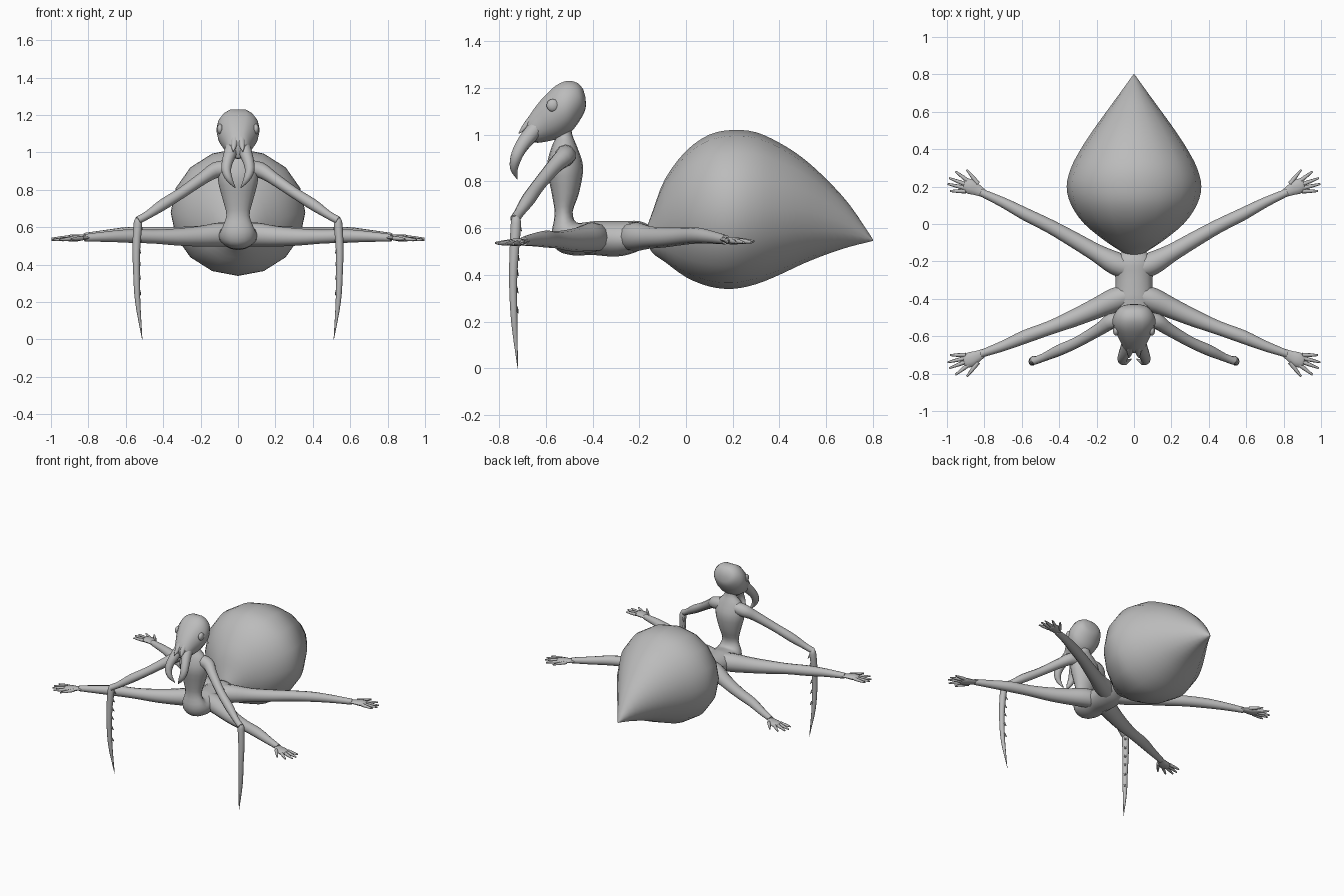
import bpy, bmesh, math
from mathutils import Vector

cube = bpy.data.objects.get("Cube")
if cube:
    bpy.data.objects.remove(cube)

grey = bpy.data.materials.new("plain grey")
grey.use_nodes = True
grey.diffuse_color = (0.5, 0.5, 0.5, 1)
bsdf = grey.node_tree.nodes["Principled BSDF"]
bsdf.inputs["Base Color"].default_value = (0.5, 0.5, 0.5, 1)
bsdf.inputs["Roughness"].default_value = 0.6


def smooth_rows(rows, steps):
    """Resample rows of numbers along a Catmull-Rom spline."""
    rows = [Vector(r) for r in rows]
    out = []
    for i in range(len(rows) - 1):
        b, c = rows[i], rows[i + 1]
        a = rows[i - 1] if i else b * 2 - c
        d = rows[i + 2] if i + 2 < len(rows) else c * 2 - b
        for k in range(steps):
            t = k / steps
            out.append((b * 2 + (c - a) * t + (a * 2 - b * 5 + c * 4 - d) * t * t
                        + (b * 3 - a - c * 3 + d) * t ** 3) / 2)
    return out + [rows[-1]]


def skin(bm, rings):
    """Join rings of points into a closed tube."""
    loops = [[bm.verts.new(p) for p in ring] for ring in rings]
    n = len(loops[0])
    for a, b in zip(loops, loops[1:]):
        for i in range(n):
            bm.faces.new((a[i], a[(i + 1) % n], b[(i + 1) % n], b[i]))
    bm.faces.new(loops[0][::-1])
    bm.faces.new(loops[-1])


def body(bm, rows, sides=16, steps=3, dent=0.0):
    """Loft ellipses given as (y, z) of one edge, (y, z) of the other, half width."""
    rings = []
    for ya, za, yb, zb, w in smooth_rows(rows, steps):
        a, b = Vector((0, ya, za)), Vector((0, yb, zb))
        mid, half, ring = (a + b) / 2, (a - b) / 2, []
        for i in range(sides):
            t = math.tau * i / sides
            p = mid + half * math.cos(t) + Vector((max(w, 0.002) * math.sin(t), 0, 0))
            if i == 0:
                p -= half * dent
            ring.append(p)
        rings.append(ring)
    skin(bm, rings)


def tube(bm, rows, sides=10, steps=3, flat=1.0):
    """Sweep a circle along (x, y, z, radius); flat squashes it vertically."""
    pts = smooth_rows(rows, steps)
    pos = [Vector(p[:3]) for p in pts]
    rings = []
    for i, p in enumerate(pos):
        tan = (pos[min(i + 1, len(pos) - 1)] - pos[max(i - 1, 0)]).normalized()
        ref = Vector((0, 1, 0)) if abs(tan.z) > 0.85 else Vector((0, 0, 1))
        if rows[0][2] - rows[-1][2] > 0.15:
            ref = Vector((0, 1, 0))
        u = tan.cross(ref).normalized()
        v = u.cross(tan)
        r = max(pts[i][3], 0.001)
        rings.append([p + u * r * math.cos(math.tau * k / sides)
                      + v * r * flat * math.sin(math.tau * k / sides)
                      for k in range(sides)])
    skin(bm, rings)


def finish(name, bm, mirror=True):
    bmesh.ops.recalc_face_normals(bm, faces=bm.faces)
    mesh = bpy.data.meshes.new(name)
    bm.to_mesh(mesh)
    bm.free()
    obj = bpy.data.objects.new(name, mesh)
    bpy.context.collection.objects.link(obj)
    mesh.materials.append(grey)
    if mirror:
        obj.modifiers.new("Mirror", "MIRROR").use_mirror_merge = False
    bpy.ops.object.select_all(action="DESELECT")
    obj.select_set(True)
    bpy.context.view_layer.objects.active = obj
    bpy.ops.object.shade_smooth_by_angle(angle=math.radians(50))
    return obj


# Teardrop abdomen
bm = bmesh.new()
body(bm, [(-.165, .61, -.165, .53, .04), (-.14, .68, -.14, .49, .08),
          (-.09, .81, -.09, .455, .155), (0, .93, 0, .39, .265),
          (.1, 1.0, .1, .35, .335), (.2, 1.02, .2, .34, .36),
          (.3, 1.01, .3, .36, .337), (.4, .965, .4, .4, .285),
          (.5, .9, .5, .447, .22), (.6, .81, .6, .487, .148),
          (.7, .7, .7, .52, .075), (.8, .552, .8, .545, .003)])
finish("abdomen", bm, False)

# Neck, chest, waist and pelvis in one bent loft
bm = bmesh.new()
body(bm, [(-.56, 1.04, -.49, 1.05, .04), (-.557, .99, -.487, 1.0, .043),
          (-.578, .94, -.465, .945, .09), (-.595, .86, -.44, .86, .108),
          (-.575, .75, -.458, .75, .082), (-.562, .66, -.485, .67, .062),
          (-.575, .57, -.47, .625, .085), (-.55, .505, -.43, .625, .1),
          (-.48, .483, -.39, .63, .105), (-.4, .485, -.34, .63, .1),
          (-.3, .478, -.27, .63, .1), (-.22, .495, -.2, .63, .11),
          (-.16, .53, -.15, .61, .07), (-.1, .55, -.1, .6, .04)])
finish("torso", bm, False)

# Head
bm = bmesh.new()
body(bm, [(-.44, 1.195, -.43, 1.16, .025), (-.465, 1.225, -.43, 1.11, .075),
          (-.51, 1.237, -.455, 1.06, .105), (-.56, 1.217, -.49, 1.015, .116),
          (-.61, 1.17, -.54, .985, .1), (-.65, 1.12, -.59, .972, .077),
          (-.68, 1.07, -.635, .965, .06), (-.69, 1.03, -.662, .97, .045)], dent=.08)
finish("head", bm, False)

# Eyes
bm = bmesh.new()
bmesh.ops.create_uvsphere(bm, u_segments=16, v_segments=10, radius=.027)
bmesh.ops.scale(bm, vec=(.6, 1, 1), verts=bm.verts)
bmesh.ops.translate(bm, vec=(.096, -.57, 1.125), verts=bm.verts)
finish("eyes", bm)

# Curved mandibles and the small spikes between them
bm = bmesh.new()
tube(bm, [(.03, -.63, 1.04, .035), (.042, -.67, .995, .034), (.058, -.707, .945, .029),
          (.062, -.728, .9, .025), (.045, -.736, .855, .017), (.014, -.722, .81, .002)])
finish("mandibles", bm)
bm = bmesh.new()
tube(bm, [(.018, -.65, 1.07, .024), (.022, -.685, 1.035, .016), (.026, -.716, 1.005, .002)])
finish("mouth_spikes", bm)

# Arms
bm = bmesh.new()
tube(bm, [(.05, -.515, .915, .045), (.12, -.52, .905, .043), (.18, -.56, .868, .034),
          (.3, -.63, .785, .029), (.4, -.675, .722, .03), (.48, -.712, .668, .022),
          (.535, -.733, .637, .021)])
finish("arms", bm)

# Scythe forearms with teeth on the inner edge
bm = bmesh.new()
blade = [(.533, -.73, .65, .014), (.535, -.728, .62, .023), (.543, -.735, .5, .021),
         (.543, -.74, .37, .018), (.536, -.735, .2, .014), (.512, -.72, 0, .001)]
tube(bm, blade, steps=4)
for x, y, z, r in smooth_rows(blade, 4)[5:17:2]:
    root = Vector((x - r * .55, y + r * .55, z + .012))
    tip = Vector((x - r * .75 - .009, y + r * .75 + .009, z - .01))
    tube(bm, [(*root, .011), (*tip, .001)], sides=6, steps=1)
finish("forearm_blades", bm)


def leg(name, rows, side):
    """Leg ending in a flat hand with five spread fingers."""
    bm = bmesh.new()
    tube(bm, rows, sides=12)
    wrist = Vector(rows[-1][:3])
    ahead = Vector((.92, .39 * side, -.06)).normalized()
    across = Vector((-.39, .92 * side, 0))

    def at(f, s, r):
        return (*(wrist + ahead * f + across * s), r)

    tube(bm, [at(-.02, 0, .021), at(.02, .004, .03), at(.06, .006, .04),
              at(.09, .006, .034), at(.1, .005, .02)], flat=.42)
    # Fingers as (root offset, tip reach, tip offset), thumb last
    for root, reach, tip in [(-.026, .153, -.058), (-.01, .18, -.028), (.008, .185, .004),
                             (.026, .168, .05), (.036, .115, .082)]:
        start = .03 if reach < .12 else .075
        tube(bm, [at(start, root, .012), at((start + reach) / 2, (root + tip) / 2, .01),
                  at(reach, tip, .005)], sides=8, steps=2)
    finish(name, bm)


leg("front_legs", [(.02, -.38, .56, .06), (.1, -.405, .56, .064), (.2, -.45, .552, .055),
                   (.32, -.503, .548, .046), (.45, -.555, .55, .037), (.58, -.602, .553, .036),
                   (.7, -.652, .55, .028), (.82, -.695, .543, .02)], -1)
leg("rear_legs", [(.02, -.24, .56, .06), (.1, -.21, .563, .062), (.2, -.155, .56, .048),
                  (.32, -.085, .56, .042), (.45, -.012, .565, .037), (.58, .052, .568, .034),
                  (.7, .115, .56, .027), (.82, .17, .55, .02)], 1)
